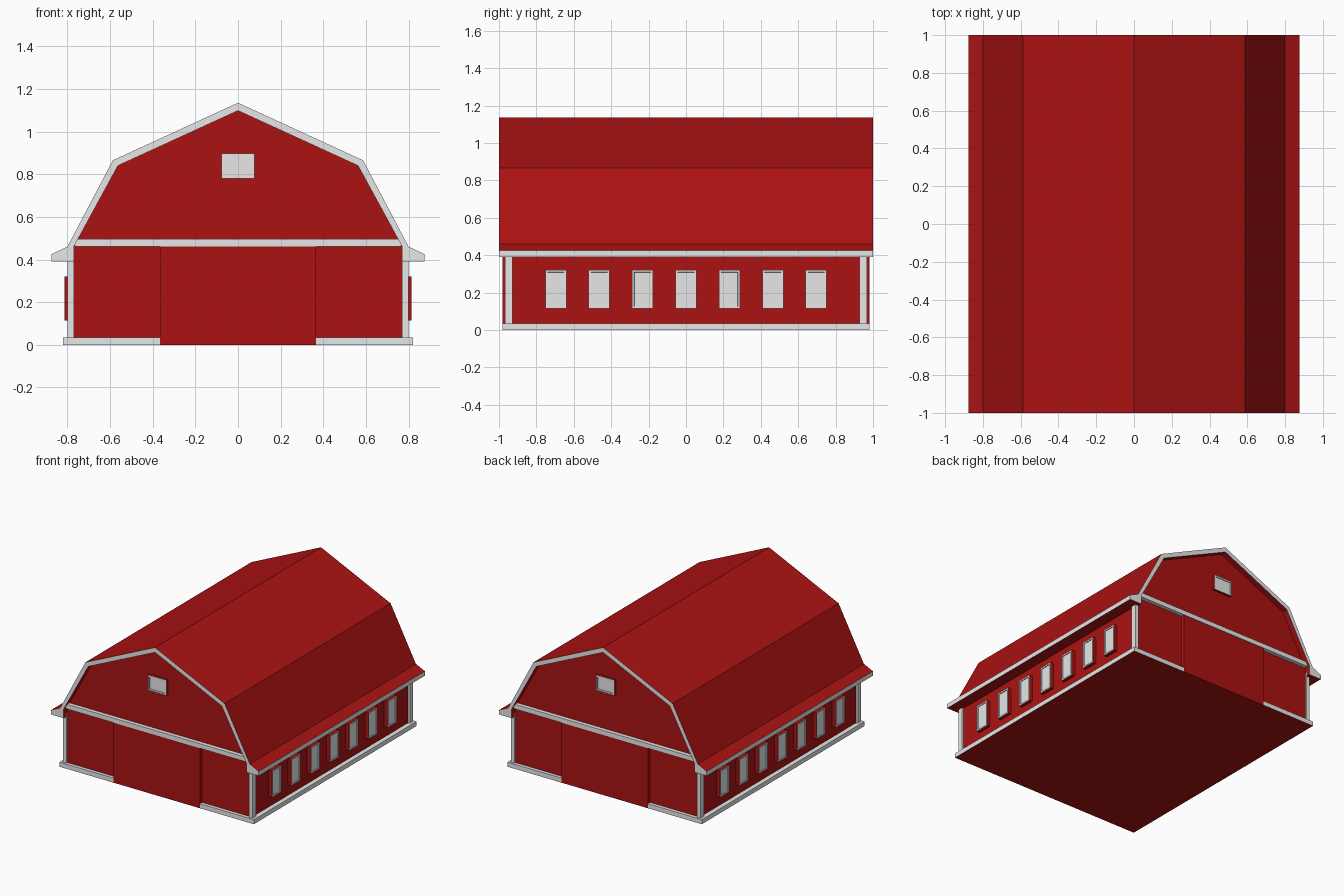
import bpy, bmesh
from mathutils import Vector

if "Cube" in bpy.data.objects:
    bpy.data.objects.remove(bpy.data.objects["Cube"])


def material(name, rgb):
    m = bpy.data.materials.new(name)
    m.diffuse_color = (*rgb, 1)
    m.use_nodes = True
    m.node_tree.nodes["Principled BSDF"].inputs["Base Color"].default_value = m.diffuse_color
    return m


MATS = [material("barn red", (0.41, 0.006, 0.006)),
        material("trim white", (0.8, 0.8, 0.8)),
        material("window blue", (0.006, 0.53, 0.85))]
RED, WHITE, BLUE = 0, 1, 2


def finish(bm, name, rule):
    """Recalculate normals, colour faces by rule and make the object."""
    bmesh.ops.recalc_face_normals(bm, faces=bm.faces)
    for f in bm.faces:
        f.normal_update()
        f.material_index = rule(f)
    me = bpy.data.meshes.new(name)
    bm.to_mesh(me)
    bm.free()
    for m in MATS:
        me.materials.append(m)
    ob = bpy.data.objects.new(name, me)
    bpy.context.collection.objects.link(ob)
    return ob


def add_box(bm, lo, hi):
    lo, hi = Vector(lo), Vector(hi)
    verts = bmesh.ops.create_cube(bm, size=1)["verts"]
    for v in verts:
        v.co = Vector((v.co[i] * (hi[i] - lo[i]) + (hi[i] + lo[i]) / 2) for i in range(3))
    return list({f for v in verts for f in v.link_faces})


def box(name, lo, hi, rule):
    bm = bmesh.new()
    add_box(bm, lo, hi)
    return finish(bm, name, rule)


def prism(name, profile, half_len, rule):
    """Extrude an x-z outline along y."""
    bm = bmesh.new()
    f = bm.faces.new([bm.verts.new((x, -half_len, z)) for x, z in profile])
    ext = bmesh.ops.extrude_face_region(bm, geom=[f])["geom"]
    bmesh.ops.translate(bm, vec=(0, 2 * half_len, 0),
                        verts=[g for g in ext if isinstance(g, bmesh.types.BMVert)])
    return finish(bm, name, rule)


def mirrored(half):
    """Full symmetric path from its right half, starting on the ridge."""
    return [(-x, z) for x, z in half[:0:-1]] + half


def window(name, lo, hi, facing, border):
    """Framed window: white front rim, red frame sides, recessed pane."""
    d = Vector(facing)
    bm = bmesh.new()
    add_box(bm, lo, hi)
    bmesh.ops.recalc_face_normals(bm, faces=bm.faces)
    front = max(bm.faces, key=lambda f: f.calc_center_median().dot(d))
    bmesh.ops.inset_individual(bm, faces=[front], thickness=border)
    bmesh.ops.inset_individual(bm, faces=[front], thickness=0.0005, depth=-0.006)
    pane = front.index = 999

    def rule(f):
        if f.index == pane:
            return BLUE
        outer = max((v.co.dot(d) for v in f.verts))
        spread = outer - min(v.co.dot(d) for v in f.verts)
        return WHITE if f.normal.dot(d) > 0.9 or spread < 0.008 and f.normal.dot(d) > -0.5 else RED
    finish(bm, name, rule)


def red(f):
    return RED


def white(f):
    return RED if f.normal.z < -0.9 and f.calc_center_median().z < 0.01 else WHITE


# Walls and gables
prism("walls", mirrored([(0, 1.115), (0.575, 0.85), (0.785, 0.45), (0.785, 0.002)]), 0.955, red)

# Gambrel roof with flared eaves, white ends and fascia
outer = [(0, 1.135), (0.587, 0.865), (0.80, 0.46), (0.875, 0.425)]
inner = [(0, 1.098), (0.563, 0.84), (0.77, 0.46), (0.77, 0.39), (0.875, 0.39)]


def roof_rule(f):
    return WHITE if abs(f.normal.y) > 0.9 or (
        abs(f.normal.x) > 0.99 and abs(f.calc_center_median().x) > 0.85) else RED


prism("roof", mirrored(outer) + mirrored(inner)[::-1], 1.0, roof_rule)

# Base trim along the long sides, with the floor
box("floor", (-0.79, -0.965, 0), (0.79, 0.965, 0.02), red)
for s, side in ((-1, "left"), (1, "right")):
    xs = sorted((s * 0.77, s * 0.82))
    box(f"{side}_base_trim", (xs[0], -0.98, 0), (xs[1], 0.98, 0.035), white)

# End walls: doors, cross beams, base trim, corner posts, gable windows
for s, end in ((-1, "front"), (1, "back")):
    def ys(a, b):
        return sorted((s * a, s * b))
    y = ys(0.94, 0.98)
    box(f"{end}_door", (-0.365, y[0], 0), (0.365, y[1], 0.465), red)
    y = ys(0.94, 0.985)
    box(f"{end}_beam", (-0.765, y[0], 0.46), (0.765, y[1], 0.495), white)
    for t, side in ((-1, "left"), (1, "right")):
        x = sorted((t * 0.365, t * 0.77))
        y = ys(0.94, 0.98)
        box(f"{end}_{side}_base_trim", (x[0], y[0], 0), (x[1], y[1], 0.035), white)
        x = sorted((t * 0.77, t * 0.80))
        y = ys(0.928, 0.968)
        box(f"{end}_{side}_corner_post", (x[0], y[0], 0.03), (x[1], y[1], 0.42), white)
    y = ys(0.94, 0.975)
    window(f"{end}_gable_window", (-0.078, y[0], 0.78), (0.078, y[1], 0.897), (0, s, 0), 0.017)

# Rows of side windows
for s, side in ((-1, "left"), (1, "right")):
    x = sorted((s * 0.77, s * 0.813))
    for i in range(7):
        c = (i - 3) * 0.232
        window(f"{side}_window_{i + 1}", (x[0], c - 0.056, 0.115), (x[1], c + 0.056, 0.32),
               (s, 0, 0), 0.016)
